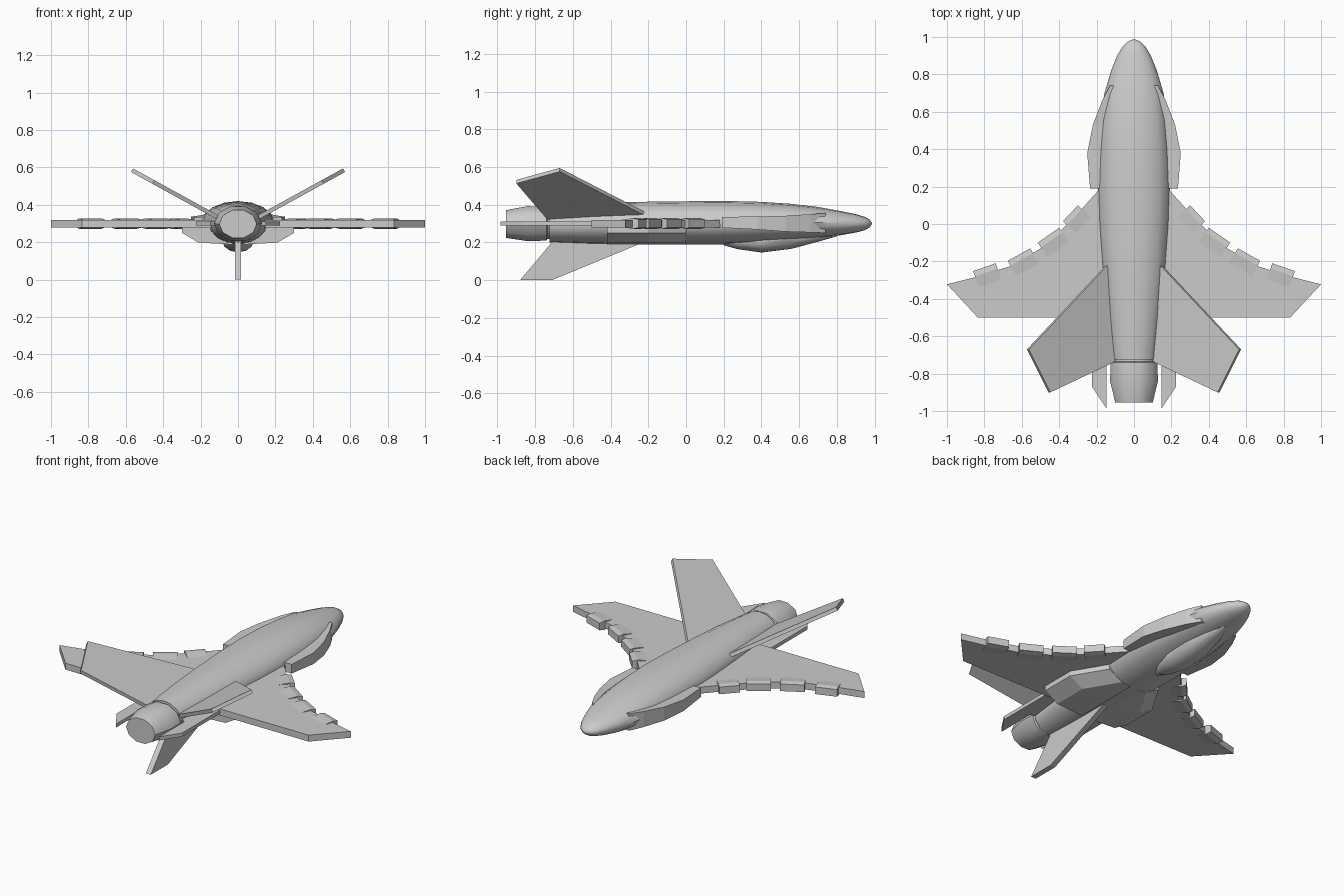
import bpy, bmesh, math
from mathutils import Vector

if "Cube" in bpy.data.objects:
    bpy.data.objects.remove(bpy.data.objects["Cube"])


def finish(bm, name, mirror=False, smooth=False):
    bmesh.ops.recalc_face_normals(bm, faces=bm.faces)
    me = bpy.data.meshes.new(name)
    bm.to_mesh(me)
    bm.free()
    ob = bpy.data.objects.new(name, me)
    bpy.context.collection.objects.link(ob)
    if mirror:
        ob.modifiers.new("mirror", 'MIRROR')
    if smooth:
        bpy.ops.object.select_all(action='DESELECT')
        ob.select_set(True)
        bpy.context.view_layer.objects.active = ob
        bpy.ops.object.shade_smooth_by_angle(angle=math.radians(40))
    return ob


def loft(name, rings, **kw):
    """Skin a list of equal-length closed rings and cap both ends."""
    bm = bmesh.new()
    vs = [[bm.verts.new(p) for p in ring] for ring in rings]
    n = len(vs[0])
    for a, b in zip(vs, vs[1:]):
        for i in range(n):
            j = (i + 1) % n
            bm.faces.new((a[i], a[j], b[j], b[i]))
    bm.faces.new(vs[0])
    bm.faces.new(vs[-1])
    return finish(bm, name, **kw)


def plate(name, pts, offset, **kw):
    """Flat outline thickened by +/- offset."""
    o = Vector(offset)
    return loft(name, [[Vector(p) - o for p in pts], [Vector(p) + o for p in pts]], **kw)


def tube(name, stations, sides):
    """Elliptical body from (y, half width, top z, bottom z) stations."""
    rings = []
    for y, rx, top, bot in stations:
        rings.append([(rx * math.cos(t), y, (top + bot) / 2 + (top - bot) / 2 * math.sin(t))
                      for t in (2 * math.pi * i / sides for i in range(sides))])
    return loft(name, rings, smooth=True)


# Fuselage
tube("fuselage", [
    (-0.725, 0.12, 0.395, 0.20), (-0.5, 0.148, 0.408, 0.192), (-0.25, 0.17, 0.415, 0.19),
    (0.0, 0.188, 0.418, 0.19), (0.2, 0.194, 0.42, 0.19), (0.4, 0.187, 0.415, 0.198),
    (0.55, 0.176, 0.405, 0.208), (0.7, 0.158, 0.388, 0.223), (0.82, 0.122, 0.366, 0.238),
    (0.9, 0.09, 0.35, 0.252), (0.95, 0.06, 0.335, 0.265), (0.975, 0.035, 0.32, 0.28),
    (0.986, 0.008, 0.304, 0.296)], 16)

# Engine nozzle
tube("nozzle", [(-0.955, 0.10, 0.375, 0.22), (-0.84, 0.128, 0.397, 0.202),
                (-0.74, 0.125, 0.392, 0.205), (-0.735, 0.11, 0.375, 0.215),
                (-0.7, 0.11, 0.375, 0.215)], 10)

# Belly canopy
tube("belly_canopy", [(0.2, 0.02, 0.26, 0.185), (0.27, 0.06, 0.27, 0.165),
                      (0.4, 0.085, 0.27, 0.146), (0.56, 0.08, 0.28, 0.166),
                      (0.68, 0.06, 0.28, 0.198), (0.8, 0.02, 0.28, 0.232)], 12)

# Side strakes, deeper towards the nose
strake = [(0.19, 0.235, 0.335, 0.278), (0.38, 0.25, 0.337, 0.268), (0.53, 0.22, 0.341, 0.257),
          (0.66, 0.17, 0.35, 0.253), (0.74, 0.128, 0.355, 0.25)]
loft("side_strake", [[(0.08, y, lo), (x, y, lo), (x, y, hi), (0.08, y, hi)]
                     for y, x, hi, lo in strake], mirror=True)

# Main wings
wing = [(0.1, 0.2), (0.19, 0.18), (0.28, 0.08), (0.36, -0.005), (0.49, -0.125),
        (0.66, -0.225), (0.85, -0.285), (1.0, -0.322), (0.835, -0.5), (0.1, -0.5)]
plate("wing", [(x, y, 0.30) for x, y in wing], (0, 0, 0.02), mirror=True)

# Leading edge blocks, wedge shaped and fading into the wing
blocks = [((0.30, 0.10), (0.38, 0.015)), ((0.40, -0.02), (0.515, -0.10)),
          ((0.555, -0.13), (0.675, -0.197)), ((0.74, -0.21), (0.86, -0.252))]
for k, (a, b) in enumerate(blocks):
    a, b = Vector((*a, 0.30)), Vector((*b, 0.30))
    along = (b - a).normalized()
    back = Vector((along.y, -along.x, 0))
    rings = []
    for p in (a, b):
        q = p + back * 0.10
        rings.append([p + Vector((0, 0, -0.022)), p + Vector((0, 0, 0.022)),
                      p + back * 0.03 + Vector((0, 0, 0.028)), q + Vector((0, 0, 0.019)),
                      q - Vector((0, 0, 0.019)), p + back * 0.03 - Vector((0, 0, 0.028))])
    loft(f"leading_edge_block_{k + 1}", rings, mirror=True)

# Fairings below the wing roots
fairing = [(-0.42, 0.21, 0.30), (-0.2, 0.21, 0.30), (0.0, 0.09, 0.18)]
loft("wing_root_fairing", [[(0.03, y, 0.29), (0.03, y, 0.188), (xi, y, 0.198),
                            (xo, y, 0.25), (xo, y, 0.29)] for y, xi, xo in fairing], mirror=True)

# Canted tail fins
slope = 0.55
tail = [(0.145, -0.22), (0.567, -0.67), (0.452, -0.90), (0.115, -0.74), (0.08, -0.70), (0.08, -0.22)]
plate("canted_tail_fin", [(x, y, 0.353 + (x - 0.145) * slope) for x, y in tail],
      Vector((-slope, 0, 1)).normalized() * 0.011, mirror=True)

# Flat tail booms
boom = [(0.10, -0.45), (0.225, -0.45), (0.225, -0.87), (0.148, -0.985), (0.148, -0.74), (0.10, -0.7)]
plate("tail_boom", [(x, y, 0.30) for x, y in boom], (0, 0, 0.011), mirror=True)

# Ventral fin
fin = [(-0.71, 0.0), (-0.25, 0.19), (-0.25, 0.25), (-0.70, 0.25), (-0.72, 0.19), (-0.88, 0.0)]
plate("ventral_fin", [(0, y, z) for y, z in fin], (0.017, 0, 0))
